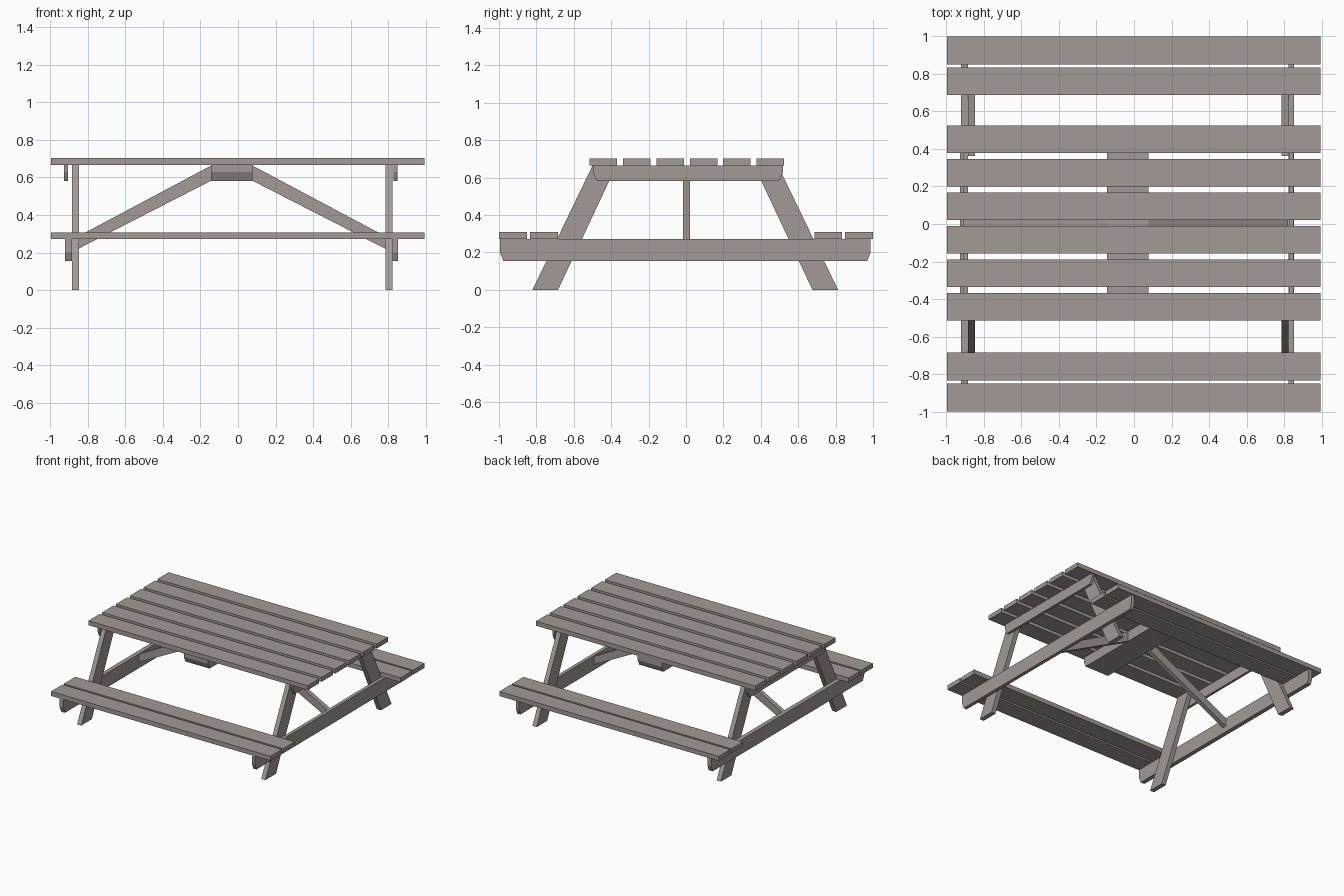
import bpy

if "Cube" in bpy.data.objects:
    bpy.data.objects.remove(bpy.data.objects["Cube"])

wood = bpy.data.materials.new("weathered wood")
wood.diffuse_color = (0.36, 0.32, 0.30, 1)
wood.use_nodes = True
wood.node_tree.nodes["Principled BSDF"].inputs["Base Color"].default_value = wood.diffuse_color


def prism(name, profile, axis, lo, hi):
    """Extrude a 2D profile along x (profile = y,z) or along y (profile = x,z)."""
    n = len(profile)
    verts = []
    for d in (lo, hi):
        for a, z in profile:
            verts.append((d, a, z) if axis == 'x' else (a, d, z))
    faces = [tuple(range(n))[::-1], tuple(range(n, 2 * n))]
    faces += [(i, (i + 1) % n, n + (i + 1) % n, n + i) for i in range(n)]
    area = sum(profile[i][0] * profile[(i + 1) % n][1] - profile[(i + 1) % n][0] * profile[i][1]
               for i in range(n))
    # keep the normals pointing outwards for either winding and axis
    if (area > 0) != (axis == 'x'):
        faces = [f[::-1] for f in faces]
    mesh = bpy.data.meshes.new(name)
    mesh.from_pydata(verts, [], faces)
    mesh.materials.append(wood)
    ob = bpy.data.objects.new(name, mesh)
    bpy.context.collection.objects.link(ob)
    return ob


def rect(a0, a1, z0, z1):
    return [(a0, z0), (a1, z0), (a1, z1), (a0, z1)]


def beam(name, y0, y1, z0, z1, zc, cut, x0, x1):
    """Cross beam along y whose lower end corners are cut off."""
    prism(name, [(y0 + cut, z0), (y1 - cut, z0), (y1, zc), (y1, z1), (y0, z1), (y0, zc)],
          'x', x0, x1)


# tabletop boards
for i in range(6):
    y = -0.515 + i * 0.1785
    prism("tabletop_board", rect(y, y + 0.147, 0.666, 0.703), 'x', -0.996, 0.994)

# bench boards
for y in (-0.999, -0.833, 0.687, 0.851):
    prism("bench_board", rect(y, y + 0.148, 0.271, 0.308), 'x', -0.996, 0.994)

# beams under the benches and under the tabletop
for x0, x1 in ((-0.921, -0.885), (0.823, 0.852)):
    beam("bench_beam", -0.995, 0.987, 0.154, 0.271, 0.2, 0.018, x0, x1)
for x0, x1 in ((-0.927, -0.906), (0.828, 0.849)):
    beam("tabletop_beam", -0.497, 0.518, 0.582, 0.666, 0.628, 0.021, x0, x1)
beam("centre_beam", -0.497, 0.518, 0.582, 0.666, 0.628, 0.021, -0.143, 0.076)

# splayed legs
for x0, x1 in ((-0.885, -0.847), (0.786, 0.824)):
    for s in (-1, 1):
        prism("leg", [(-0.004 + s * y, z) for y, z in
                      ((0.680, 0), (0.817, 0), (0.495, 0.666), (0.367, 0.666))], 'x', x0, x1)

# diagonal braces from the bench beams up to the centre beam
for s in (-1, 1):
    prism("diagonal_brace", [(-0.033 + s * x, z) for x, z in
                             ((0.109, 0.583), (0.853, 0.202), (0.853, 0.268), (0.109, 0.664))],
          'y', -0.016, 0.021)
